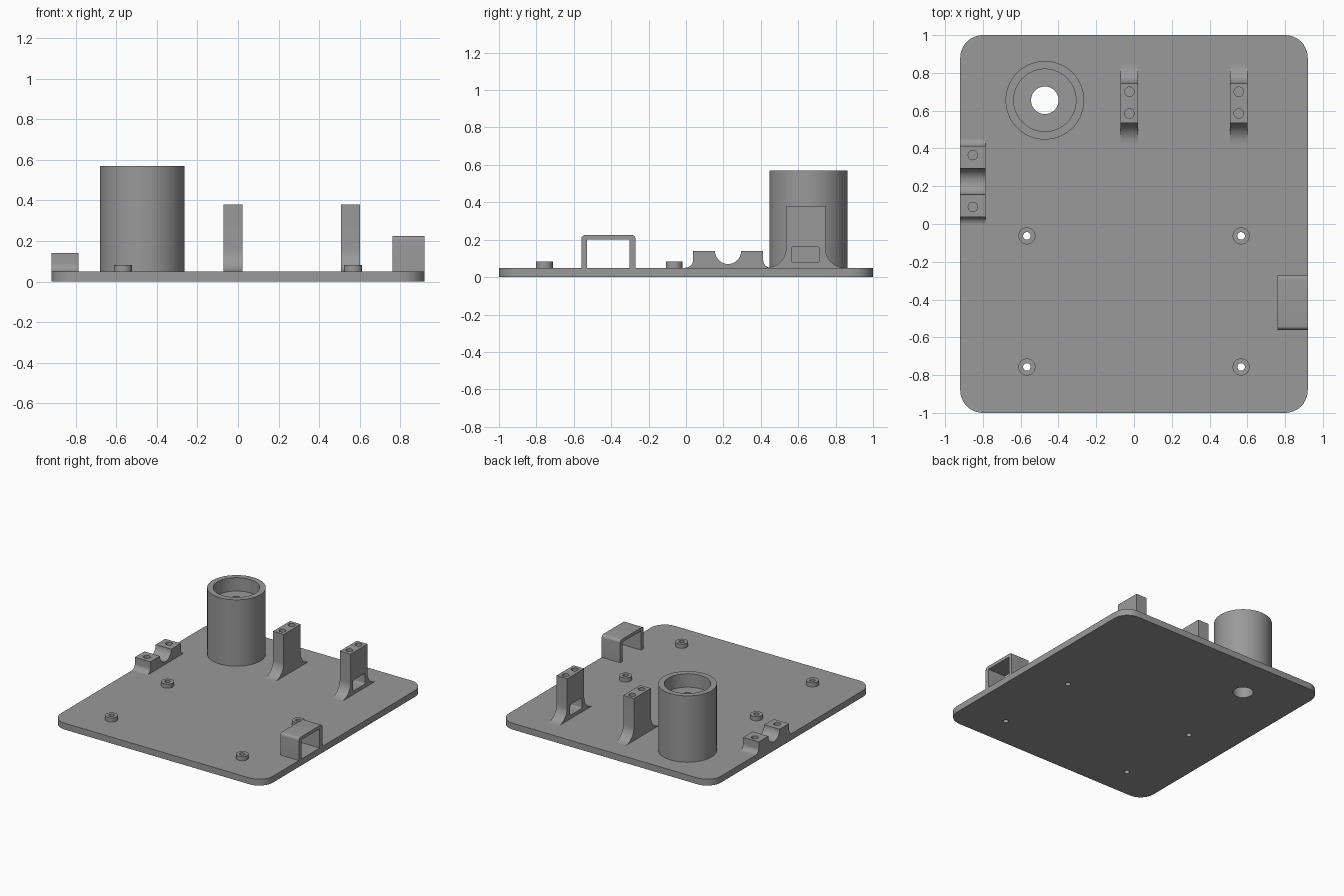
import bpy, bmesh, math
from mathutils import Vector

if "Cube" in bpy.data.objects:
    bpy.data.objects.remove(bpy.data.objects["Cube"])

grey = bpy.data.materials.new("mid grey")
grey.diffuse_color = (0.32, 0.32, 0.32, 1)
grey.use_nodes = True
grey.node_tree.nodes["Principled BSDF"].inputs["Base Color"].default_value = grey.diffuse_color
TOP = 0.05          # upper face of the base plate
SINK = 0.01         # parts overlap the plate by this much


def arc(cx, cy, r, a0, a1, n=12):
    """Points on an arc, angles in degrees."""
    return [(cx + r * math.cos(math.radians(a0 + (a1 - a0) * i / n)),
             cy + r * math.sin(math.radians(a0 + (a1 - a0) * i / n))) for i in range(n + 1)]


def rounded_rect(u0, u1, v0, v1, r, n=10):
    return (arc(u1 - r, v1 - r, r, 0, 90, n) + arc(u0 + r, v1 - r, r, 90, 180, n)
            + arc(u0 + r, v0 + r, r, 180, 270, n) + arc(u1 - r, v0 + r, r, 270, 360, n))


def prism(name, pts, lo, hi, axis="z"):
    """Extrude a profile: xy outline along z, or yz outline along x."""
    bm = bmesh.new()
    place = (lambda p: (p[0], p[1], lo)) if axis == "z" else (lambda p: (lo, p[0], p[1]))
    face = bm.faces.new([bm.verts.new(place(p)) for p in pts])
    new = bmesh.ops.extrude_face_region(bm, geom=[face])["geom"]
    step = Vector((0, 0, hi - lo)) if axis == "z" else Vector((hi - lo, 0, 0))
    bmesh.ops.translate(bm, vec=step, verts=[g for g in new if isinstance(g, bmesh.types.BMVert)])
    bmesh.ops.remove_doubles(bm, verts=bm.verts, dist=1e-5)
    bmesh.ops.recalc_face_normals(bm, faces=bm.faces)
    mesh = bpy.data.meshes.new(name)
    bm.to_mesh(mesh)
    bm.free()
    mesh.materials.append(grey)
    ob = bpy.data.objects.new(name, mesh)
    bpy.context.collection.objects.link(ob)
    return ob


def disc(name, x, y, r, lo, hi, n=48):
    return prism(name, arc(x, y, r, 0, 360, n)[:-1], lo, hi)


def cut(ob, cutters):
    """Subtract each cutter, then discard it."""
    bpy.context.view_layer.objects.active = ob
    for c in cutters:
        mod = ob.modifiers.new("cut", "BOOLEAN")
        mod.operation, mod.solver, mod.object = "DIFFERENCE", "EXACT", c
        bpy.ops.object.modifier_apply(modifier=mod.name)
        bpy.data.objects.remove(c)


# Base plate with rounded corners, a tube hole and four screw holes
TUBE = (-0.472, 0.655)
SCREWS = [(x, y) for x in (-0.567, 0.567) for y in (-0.063, -0.757)]
plate = prism("base_plate", rounded_rect(-0.92, 0.92, -1, 1, 0.12), 0, TOP)
cut(plate, [disc("cutter", *TUBE, 0.073, -0.1, 0.2)]
    + [disc("cutter", x, y, 0.02, -0.1, 0.2, 24) for x, y in SCREWS])

# Tall cup with a wide recess on top and a narrow bore below
cup = disc("cup", *TUBE, 0.208, TOP - SINK, 0.57, 72)
cut(cup, [disc("cutter", *TUBE, 0.165, 0.465, 0.7, 72), disc("cutter", *TUBE, 0.073, 0, 0.6)])

# Ring standoffs
for i, (x, y) in enumerate(SCREWS):
    ring = disc(f"standoff_{i + 1}", x, y, 0.045, TOP - SINK, 0.083, 36)
    cut(ring, [disc("cutter", x, y, 0.02, 0, 0.2, 24)])

# Tall posts with flared feet and two screw holes in the top
foot = TOP - SINK
R = 0.105
post_profile = ([(0.535 - R, foot)] + arc(0.535 - R, TOP + R, R, 270, 360)
                + [(0.535, 0.38), (0.745, 0.38)]
                + arc(0.745 + R, TOP + R, R, 180, 270) + [(0.745 + R, foot)])
for name, x0 in (("left_post", -0.071), ("right_post", 0.508)):
    post = prism(name, post_profile, x0, x0 + 0.093, "x")
    cutters = [disc("cutter", x0 + 0.0465, y, 0.025, 0.26, 0.5, 24) for y in (0.585, 0.7)]
    if name == "right_post":   # cable window through the post
        cutters.append(prism("cutter", rounded_rect(0.565, 0.712, 0.078, 0.163, 0.01, 4),
                             x0 - 0.1, x0 + 0.2, "x"))
    cut(post, cutters)

# Low saddle on the left edge with a round cradle and two screw holes
r = 0.04
saddle_profile = ([(0.037 - r, foot)] + arc(0.037 - r, TOP + r, r, 270, 360, 8)
                  + [(0.037, 0.14), (0.155, 0.14)] + arc(0.225, 0.14, 0.07, 180, 360, 20)[1:]
                  + [(0.413, 0.14)] + arc(0.413 + r, TOP + r, r, 180, 270, 8) + [(0.413 + r, foot)])
saddle = prism("saddle", saddle_profile, -0.92, -0.785, "x")
cut(saddle, [disc("cutter", -0.853, y, 0.025, 0.06, 0.3, 24) for y in (0.09, 0.365)])

# Square arch on the right edge
arch_profile = ([(-0.27, foot)] + arc(-0.29, 0.205, 0.02, 0, 90, 6)
                + arc(-0.54, 0.205, 0.02, 90, 180, 6)
                + [(-0.56, foot), (-0.53, foot), (-0.53, 0.2), (-0.302, 0.2), (-0.302, foot)])
prism("arch", arch_profile, 0.76, 0.92, "x")

# Smooth the curved walls, keep edges sharp
bpy.ops.object.select_all(action="SELECT")
bpy.ops.object.shade_smooth_by_angle(angle=math.radians(30))
